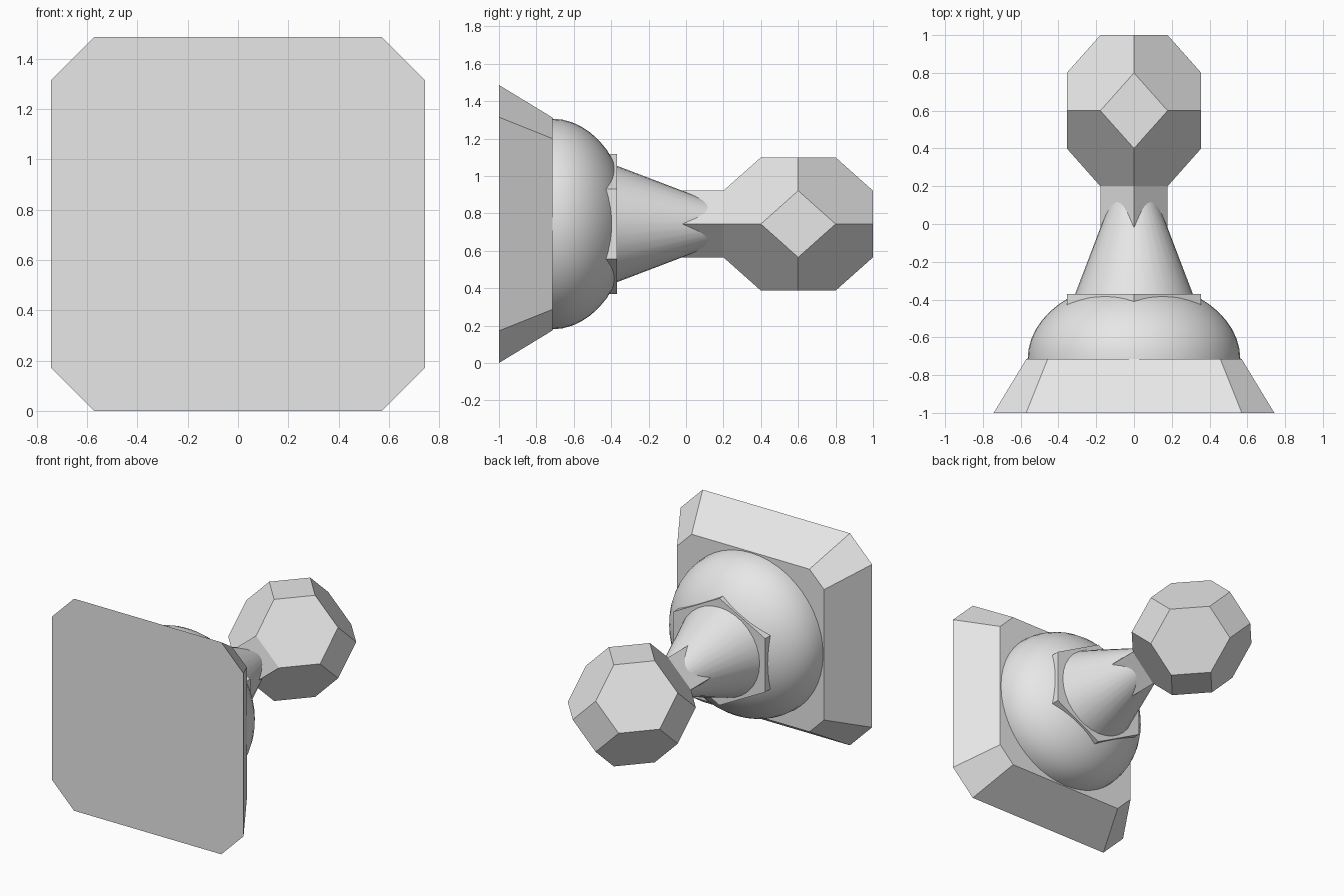
import bpy
import bmesh
from math import sin, cos, pi, radians

CENTRE_Z = 0.743

old = bpy.data.objects.get("Cube")
if old:
    bpy.data.objects.remove(old)

grey = bpy.data.materials.new("plain grey")
grey.use_nodes = True
grey.diffuse_color = (0.8, 0.8, 0.8, 1)
grey.node_tree.nodes["Principled BSDF"].inputs["Base Color"].default_value = (0.8, 0.8, 0.8, 1)


def finish(name, bm, smooth=False):
    """Turn a bmesh into a named grey object on the model's axis."""
    bmesh.ops.recalc_face_normals(bm, faces=bm.faces)
    mesh = bpy.data.meshes.new(name)
    bm.to_mesh(mesh)
    bm.free()
    mesh.materials.append(grey)
    obj = bpy.data.objects.new(name, mesh)
    obj.location.z = CENTRE_Z
    bpy.context.collection.objects.link(obj)
    if smooth:
        for poly in mesh.polygons:
            poly.use_smooth = True
        mesh.set_sharp_from_angle(angle=radians(40))


def ring(sides, rx, rz):
    """Regular outline in x and z, with one corner pointing up."""
    angles = [pi / 2 + 2 * pi * i / sides for i in range(sides)]
    return [(rx * cos(a), rz * sin(a)) for a in angles]


def chamfered_square(half, corner):
    """Square outline with its four corners cut off."""
    return [(half, -corner), (half, corner), (corner, half), (-corner, half),
            (-half, corner), (-half, -corner), (-corner, -half), (corner, -half)]


def loft(name, sections, smooth=False):
    """Skin a row of (y, outline) sections and cap both ends."""
    bm = bmesh.new()
    loops = [[bm.verts.new((x, y, z)) for x, z in outline] for y, outline in sections]
    for a, b in zip(loops, loops[1:]):
        for i in range(len(a)):
            j = (i + 1) % len(a)
            bm.faces.new((a[i], a[j], b[j], b[i]))
    bm.faces.new(loops[0])
    bm.faces.new(loops[-1])
    finish(name, bm, smooth)


# Wall plate with bevelled sides
loft("base_plate", [(-1, chamfered_square(0.743, 0.571)),
                    (-0.715, chamfered_square(0.57, 0.457))])

# Flattened dome on the plate
dome = [(-0.75, ring(48, 0.563, 0.563))]
for step in range(12):
    t = radians(7.5 * step)
    r = 0.563 * cos(t)
    dome.append((-0.715 + 0.41 * sin(t), ring(48, r, r)))
loft("dome", dome, smooth=True)

# Six-sided collar
loft("hex_collar", [(-0.46, ring(6, 0.41, 0.375)), (-0.37, ring(6, 0.41, 0.375))])

# Tapering stem
loft("stem", [(-0.4, ring(32, 0.323, 0.323)), (0.15, ring(32, 0.113, 0.113))], smooth=True)

# Four-sided neck joining the stem to the knob
loft("neck", [(-0.05, ring(4, 0.178, 0.178)), (0.2, ring(4, 0.178, 0.178))])

# Knob: an octahedron with its six points cut off
bm = bmesh.new()
for zero in range(3):
    for one in range(3):
        if one == zero:
            continue
        for s in (-1, 1):
            for t in (-1, 1):
                p = [2 * t, 2 * t, 2 * t]
                p[zero] = 0
                p[one] = s
                bm.verts.new((0.178 * p[0], 0.6 + 0.2 * p[1], 0.178 * p[2]))
bmesh.ops.convex_hull(bm, input=bm.verts)
bmesh.ops.dissolve_limit(bm, angle_limit=radians(2), verts=bm.verts, edges=bm.edges)
finish("knob", bm)
